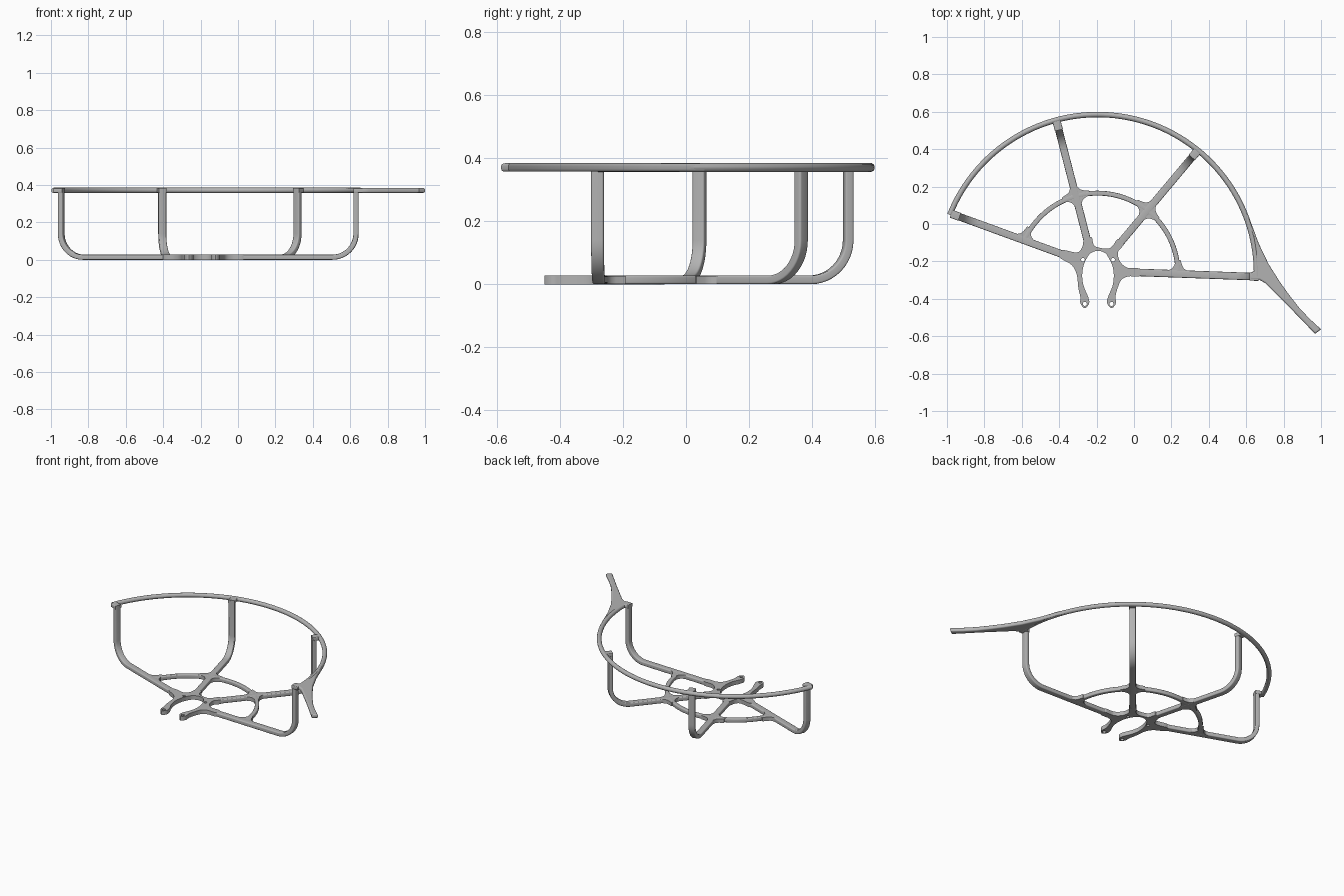
import bpy, bmesh, math
from mathutils import Vector as V

old = bpy.data.objects.get("Cube")
if old:
    bpy.data.objects.remove(old, do_unlink=True)

grey = bpy.data.materials.new("plain grey")
grey.use_nodes = True
colour = (0.45, 0.45, 0.45, 1)
grey.diffuse_color = colour
grey.node_tree.nodes["Principled BSDF"].inputs["Base Color"].default_value = colour

CENTRE = V((-0.195, -0.265))
RIM, HOOP = 0.85, 0.43
BASE, TOP = 0.014, 0.371
UP = V((0, 0, 1))


def finish(obj):
    obj.data.materials.append(grey)
    bpy.ops.object.select_all(action='DESELECT')
    obj.select_set(True)
    bpy.context.view_layer.objects.active = obj
    if obj.type == 'CURVE':
        bpy.ops.object.convert(target='MESH')
    bpy.ops.object.shade_smooth_by_angle(angle=math.radians(35))


def section(w, h, r, n=4):
    """Rounded rectangle with half sizes w, h and corner radius r."""
    pts = []
    for k in range(4):
        a = k * math.pi / 2
        sx, sy = ((1, 1), (-1, 1), (-1, -1), (1, -1))[k]
        for i in range(n + 1):
            t = a + i * math.pi / 2 / n
            pts.append((sx * (w - r) + r * math.cos(t), sy * (h - r) + r * math.sin(t)))
    return pts


def sweep(name, path, side, profile):
    """Carry a profile along a path, its first axis held on a fixed side direction."""
    bm = bmesh.new()
    rings = []
    for i, p in enumerate(path):
        tangent = (path[min(i + 1, len(path) - 1)] - path[max(i - 1, 0)]).normalized()
        other = tangent.cross(side)
        rings.append([bm.verts.new(p + side * u + other * v) for u, v in profile])
    n = len(profile)
    for a, b in zip(rings, rings[1:]):
        for j in range(n):
            bm.faces.new((a[j], a[(j + 1) % n], b[(j + 1) % n], b[j]))
    bm.faces.new(rings[0])
    bm.faces.new(rings[-1])
    bmesh.ops.remove_doubles(bm, verts=bm.verts, dist=1e-6)
    bmesh.ops.recalc_face_normals(bm, faces=bm.faces)
    mesh = bpy.data.meshes.new(name)
    bm.to_mesh(mesh)
    bm.free()
    obj = bpy.data.objects.new(name, mesh)
    bpy.context.collection.objects.link(obj)
    finish(obj)


def plate(name, outlines, z, half, bevel=0):
    """Flat filled outline; further outlines are holes."""
    cu = bpy.data.curves.new(name, 'CURVE')
    cu.dimensions, cu.fill_mode = '2D', 'BOTH'
    cu.extrude, cu.bevel_depth, cu.offset = half - bevel, bevel, -bevel
    cu.bevel_resolution = 3
    for pts in outlines:
        sp = cu.splines.new('POLY')
        sp.points.add(len(pts) - 1)
        for q, p in zip(sp.points, pts):
            q.co = (p[0], p[1], 0, 1)
        sp.use_cyclic_u = True
    obj = bpy.data.objects.new(name, cu)
    obj.location.z = z
    bpy.context.collection.objects.link(obj)
    finish(obj)


def rounded(pts, steps=5):
    """Closed smooth curve through the points."""
    out, n = [], len(pts)
    for i in range(n):
        a, b, c, d = (V(pts[(i + k) % n]) for k in (-1, 0, 1, 2))
        for s in range(steps):
            t = s / steps
            out.append(b + (c - a) * t / 2 + (a * 2 - b * 5 + c * 4 - d) * t**2 / 2
                       + (b * 3 - a - c * 3 + d) * t**3 / 2)
    return out


def circle(x, y, r, n=16):
    return [(x + r * math.cos(2 * math.pi * i / n), y + r * math.sin(2 * math.pi * i / n))
            for i in range(n)]


def arc(radius, start, end, z, n):
    return [V((CENTRE.x + radius * math.cos(start + (end - start) * i / n),
               CENTRE.y + radius * math.sin(start + (end - start) * i / n), z))
            for i in range(n + 1)]


def gusset(name, at, a, arms):
    """Concave fillet web where a spoke meets the inner hoop."""
    d = V((math.cos(a), math.sin(a)))
    e = V((-d.y, d.x))
    pts = []
    for k in arms:
        u, v = ((d, e), (e, -d), (-d, -e), (-e, d))[k]
        pts += [at + u * 0.075 - v * 0.011, at + u * 0.075 + v * 0.011]
        if (k + 1) % 4 in arms:
            pts += [at + u * 0.045 + v * 0.021, at + (u + v) * 0.03, at + u * 0.021 + v * 0.045]
    plate(name, [pts], BASE, 0.013)


# Spokes that bend up into posts, with a pad joining each post to the rim
spokes = (("left_end", (-0.32, -0.185), (-0.945, 0.043)),
          ("left_middle", (-0.238, -0.134), (-0.405, 0.515)),
          ("right_middle", (-0.088, -0.118), (0.318, 0.366)),
          ("right_end", (-0.03, -0.257), (0.631, -0.281)))
BEND = 0.126
crossings = []
for i, (name, inner, outer) in enumerate(spokes):
    p, q = V(inner), V(outer)
    d = (q - p).normalized()
    d3, start = d.to_3d(), p.to_3d() + UP * BASE
    corner = q.to_3d() + UP * BASE
    pivot = corner - d3 * BEND + UP * BEND
    path = [start]
    for k in range(13):
        t = k / 12 * math.pi / 2
        path.append(pivot + d3 * BEND * math.sin(t) - UP * BEND * math.cos(t))
    path.append(q.to_3d() + UP * (TOP + 0.008))
    side = V((-d.y, d.x, 0))
    sweep(name + "_spoke", path, side, section(0.02, 0.0137, 0.006))
    top = q.to_3d() + UP * TOP
    sweep(name + "_pad", [top - d3 * 0.013, top + d3 * 0.035], side,
          section(0.022, 0.0125, 0.005))
    # Web where the spoke crosses the hoop
    w = p - CENTRE
    b = w.dot(d)
    at = p + d * (-b + math.sqrt(b * b - w.length_squared + HOOP**2))
    a = math.atan2(d.y, d.x)
    crossings.append(math.atan2(at.y - CENTRE.y, at.x - CENTRE.x))
    arms = (0, 1, 2) if i in (0, 3) else (0, 1, 2, 3)
    gusset(name + "_web", at, a + (math.pi if i == 0 else 0), arms)

# Inner hoop and top rim
sweep("inner_hoop", arc(HOOP, crossings[0], crossings[-1], BASE, 48), UP,
      section(0.0135, 0.013, 0.006))
sweep("top_rim", arc(RIM, math.radians(158.3), math.radians(-1), TOP, 96), UP,
      section(0.0145, 0.0145, 0.0144))

# Tail blade running off the rim
tail = [(.605, .06), (.632, -.01), (.668, -.107), (.72, -.215), (.78, -.31), (.83, -.38),
        (.885, -.45), (.94, -.508), (1, -.563), (.968, -.587), (.83, -.444), (.7, -.315),
        (.67, -.298), (.62, -.298), (.62, -.262), (.645, -.25), (.65, -.15), (.64, -.08),
        (.615, 0), (.59, .05)]
plate("tail_blade", [tail], TOP, 0.0135, 0.009)

# Hub with open collar, two feet and screw holes
hub = [(-.286, -.425), (-.287, -.39), (-.297, -.345), (-.307, -.267), (-.335, -.218),
       (-.4, -.177), (-.385, -.14), (-.305, -.152), (-.277, -.125), (-.266, -.08),
       (-.228, -.07), (-.216, -.11), (-.192, -.125), (-.14, -.132), (-.113, -.115),
       (-.085, -.08), (-.055, -.108), (-.085, -.15), (-.075, -.2), (-.035, -.234),
       (.03, -.239), (.03, -.279), (-.03, -.28), (-.068, -.3), (-.09, -.35),
       (-.099, -.39), (-.097, -.425), (-.12, -.45), (-.143, -.425), (-.139, -.39),
       (-.116, -.335), (-.108, -.28), (-.115, -.225), (-.135, -.182), (-.155, -.155),
       (-.192, -.143), (-.23, -.155), (-.252, -.182), (-.27, -.225), (-.277, -.28),
       (-.268, -.335), (-.245, -.39), (-.24, -.425), (-.263, -.45)]
holes = [circle(x, y, 0.01) for x in (-.273, -.112) for y in (-.192,)]
holes += [circle(x, -.427, 0.011) for x in (-.263, -.12)]
plate("hub", [rounded(hub)] + holes, BASE, BASE)
